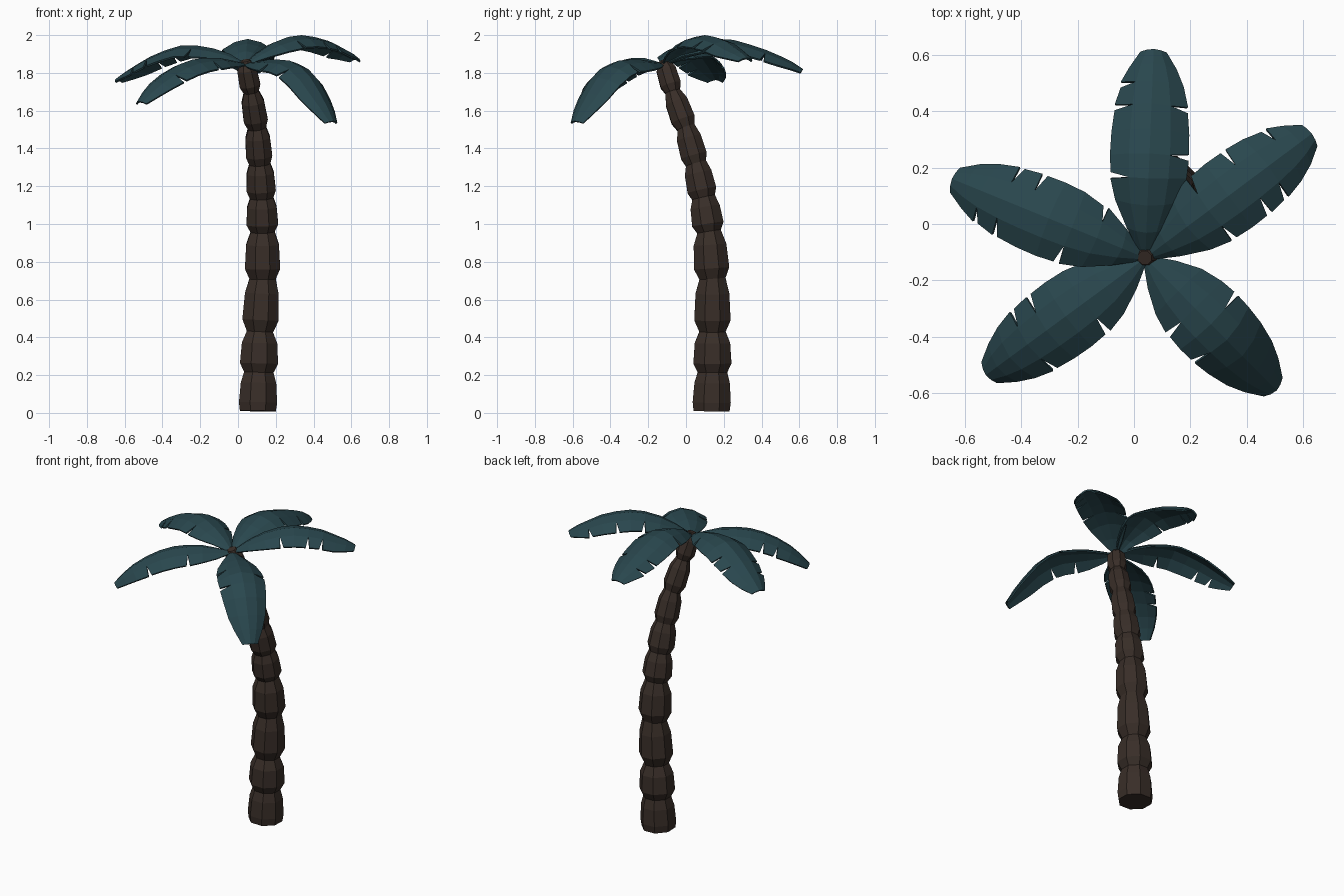
import bpy, bmesh, math
from mathutils import Vector

if "Cube" in bpy.data.objects:
    bpy.data.objects.remove(bpy.data.objects["Cube"])


def material(name, rgb):
    m = bpy.data.materials.new(name)
    m.diffuse_color = (*rgb, 1)
    m.use_nodes = True
    m.node_tree.nodes["Principled BSDF"].inputs["Base Color"].default_value = m.diffuse_color
    return m


def finish(bm, name, mat):
    me = bpy.data.meshes.new(name)
    bm.to_mesh(me)
    bm.free()
    ob = bpy.data.objects.new(name, me)
    bpy.context.collection.objects.link(ob)
    me.materials.append(mat)
    return ob


bark = material("bark", (0.04, 0.027, 0.021))
green = material("leaf_green", (0.022, 0.062, 0.075))

# Trunk: leaning stack of bulging segments; (z, x, y, pinch radius, bulge radius)
JOINTS = [
    (0.01, .105, .135, .100, .106), (.215, .110, .140, .082, .106),
    (.43, .116, .140, .073, .101), (.71, .130, .140, .073, .098),
    (.96, .130, .122, .066, .088), (1.14, .125, .093, .064, .081),
    (1.32, .115, .053, .058, .073), (1.51, .100, .000, .050, .067),
    (1.70, .070, -.070, .042, .058), (1.865, .038, -.120, .026, 0),
]
SIDES = 8
rings = []
for a, b in zip(JOINTS, JOINTS[1:]):
    pa, pb = Vector((a[1], a[2], a[0])), Vector((b[1], b[2], b[0]))
    axis = (pb - pa).normalized()
    rings.append((pa, a[3], axis))
    rings.append((pa.lerp(pb, .22), a[4], axis))
    rings.append((pa.lerp(pb, .72), a[4] * .93, axis))
rings.append((pb, JOINTS[-1][3], axis))

bm = bmesh.new()
loops = []
for centre, r, axis in rings:
    u = Vector((0, 1, 0)).cross(axis).normalized()
    v = axis.cross(u)
    loops.append([bm.verts.new(centre + 1.03 * r * (
        u * math.cos(math.tau * (k + .5) / SIDES) + v * math.sin(math.tau * (k + .5) / SIDES)))
        for k in range(SIDES)])
for lo, hi in zip(loops, loops[1:]):
    for k in range(SIDES):
        n = (k + 1) % SIDES
        bm.faces.new((lo[k], lo[n], hi[n], hi[k]))
bm.faces.new(loops[0][::-1])
bm.faces.new(loops[-1])
finish(bm, "trunk", bark)

# Leaves: arched blades along a drooping spine, torn by notches on each edge
STATIONS = [0, .12, .25, .38, .5, .62, .74, .85, .93, 1]
WIDTHS = [.012, .07, .115, .135, .14, .138, .13, .112, .085, .047]
BASE = Vector((.04, -.12, 0))
NOTCH = .011


def leaf(name, tip, heights, left, right):
    span = Vector((*tip, 0)) - BASE
    length = span.length
    d = span.normalized()
    side = Vector((-d.y, d.x, 0))
    spine = [BASE + span * t + Vector((0, 0, z)) for t, z in zip(STATIONS, heights)]
    bm = bmesh.new()
    centre = [bm.verts.new(p) for p in spine]
    last = len(spine) - 1
    for s, notches in ((1, left), (-1, right)):
        mids, starts, ends = [], [], []
        for i, p in enumerate(spine):
            along = (spine[min(i + 1, last)] - spine[max(i - 1, 0)]).normalized()
            up = along.cross(side)
            w = WIDTHS[i]
            mids.append(bm.verts.new(p + side * s * w * .52 - up * w * .13))
            rim = p + side * s * w - up * w * .43
            if i in notches:
                ends.append(bm.verts.new(rim - along * NOTCH))
                starts.append(bm.verts.new(rim + along * NOTCH))
            else:
                ends.append(bm.verts.new(rim))
                starts.append(ends[-1])
        for i in range(last):
            for quad in ((centre[i], centre[i + 1], mids[i + 1], mids[i]),
                         (mids[i], mids[i + 1], ends[i + 1], starts[i])):
                bm.faces.new(quad if s > 0 else quad[::-1])
    ob = finish(bm, name, green)
    mod = ob.modifiers.new("thickness", 'SOLIDIFY')
    mod.thickness = .01
    mod.offset = -1


leaf("leaf_back", (.07, .62),
     [1.85, 1.915, 1.955, 1.98, 1.975, 1.95, 1.92, 1.885, 1.855, 1.82], {3, 6, 7}, {4, 6})
leaf("leaf_back_right", (.63, .32),
     [1.85, 1.91, 1.96, 1.99, 2.0, 1.99, 1.97, 1.935, 1.91, 1.88], {3, 5, 7}, {3, 5, 6})
leaf("leaf_front_right", (.505, -.59),
     [1.85, 1.86, 1.87, 1.87, 1.865, 1.835, 1.775, 1.69, 1.62, 1.545], {4}, {3, 5})
leaf("leaf_front_left", (-.525, -.535),
     [1.85, 1.865, 1.88, 1.88, 1.87, 1.845, 1.805, 1.755, 1.705, 1.65], {3, 6}, {5, 6})
leaf("leaf_left", (-.645, .16),
     [1.85, 1.90, 1.93, 1.945, 1.945, 1.92, 1.885, 1.84, 1.805, 1.77], {3, 6, 7}, {2, 5, 6})
